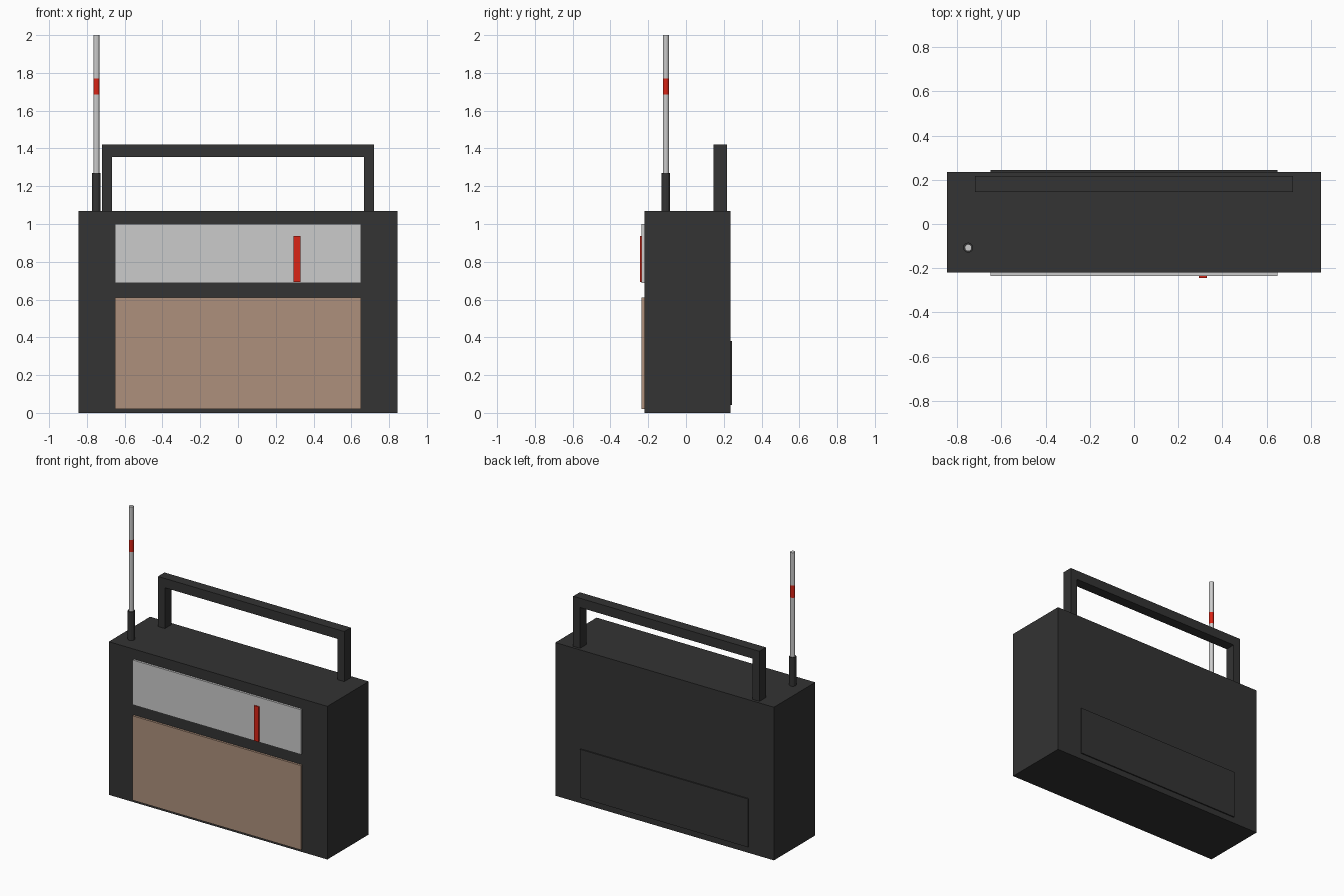
import bpy, bmesh
from mathutils import Vector

if "Cube" in bpy.data.objects:
    bpy.data.objects.remove(bpy.data.objects["Cube"])


def material(name, rgb):
    m = bpy.data.materials.new(name)
    m.diffuse_color = (*rgb, 1)
    m.use_nodes = True
    m.node_tree.nodes["Principled BSDF"].inputs["Base Color"].default_value = m.diffuse_color
    return m


DARK = material("dark_plastic", (0.033, 0.033, 0.033))
SILVER = material("silver", (0.6, 0.6, 0.6))
BROWN = material("brown_mesh", (0.42, 0.28, 0.2))
RED = material("red", (0.7, 0.018, 0.008))


def finish(bm, name, mat):
    bmesh.ops.recalc_face_normals(bm, faces=bm.faces)
    me = bpy.data.meshes.new(name)
    bm.to_mesh(me)
    bm.free()
    me.materials.append(mat)
    ob = bpy.data.objects.new(name, me)
    bpy.context.collection.objects.link(ob)
    return ob


def box(name, lo, hi, mat):
    lo, hi = Vector(lo), Vector(hi)
    bm = bmesh.new()
    bmesh.ops.create_cube(bm, size=1)
    for v in bm.verts:
        v.co = (lo + hi) / 2 + v.co * (hi - lo)
    return finish(bm, name, mat)


def rod(name, radius, z0, z1, mat, x=-0.75, y=-0.107, sides=12):
    bm = bmesh.new()
    bmesh.ops.create_cone(bm, cap_ends=True, segments=sides, radius1=radius,
                          radius2=radius, depth=z1 - z0)
    bmesh.ops.translate(bm, verts=bm.verts, vec=(x, y, (z0 + z1) / 2))
    return finish(bm, name, mat)


# Case
box("radio_case", (-0.845, -0.22, 0), (0.845, 0.236, 1.07), DARK)

# Front panels and tuning needle
box("tuning_dial", (-0.65, -0.235, 0.687), (0.65, -0.21, 1.0), SILVER)
box("speaker_grille", (-0.65, -0.235, 0.02), (0.65, -0.21, 0.61), BROWN)
box("tuning_needle", (0.295, -0.244, 0.692), (0.33, -0.23, 0.937), RED)

# Battery cover on the back
box("battery_cover", (-0.65, 0.225, 0.042), (0.65, 0.244, 0.38), DARK)

# Carrying handle: U profile extruded front to back
bm = bmesh.new()
half = [(0.667, 1.07), (0.72, 1.07), (0.72, 1.42)]
outline = half + [(-x, z) for x, z in reversed(half)] + [(-0.667, 1.355), (0.667, 1.355)]
face = bm.faces.new([bm.verts.new((x, 0.145, z)) for x, z in outline])
ext = bmesh.ops.extrude_face_region(bm, geom=[face], use_keep_orig=True)
bmesh.ops.translate(bm, vec=(0, 0.072, 0),
                    verts=[g for g in ext["geom"] if isinstance(g, bmesh.types.BMVert)])
finish(bm, "handle", DARK)

# Antenna: socket, rod segments and red band
rod("antenna_socket", 0.023, 1.07, 1.27, DARK)
rod("antenna_lower_rod", 0.016, 1.27, 1.685, SILVER)
rod("antenna_band", 0.016, 1.685, 1.77, RED)
rod("antenna_tip", 0.016, 1.77, 2.0, SILVER)
